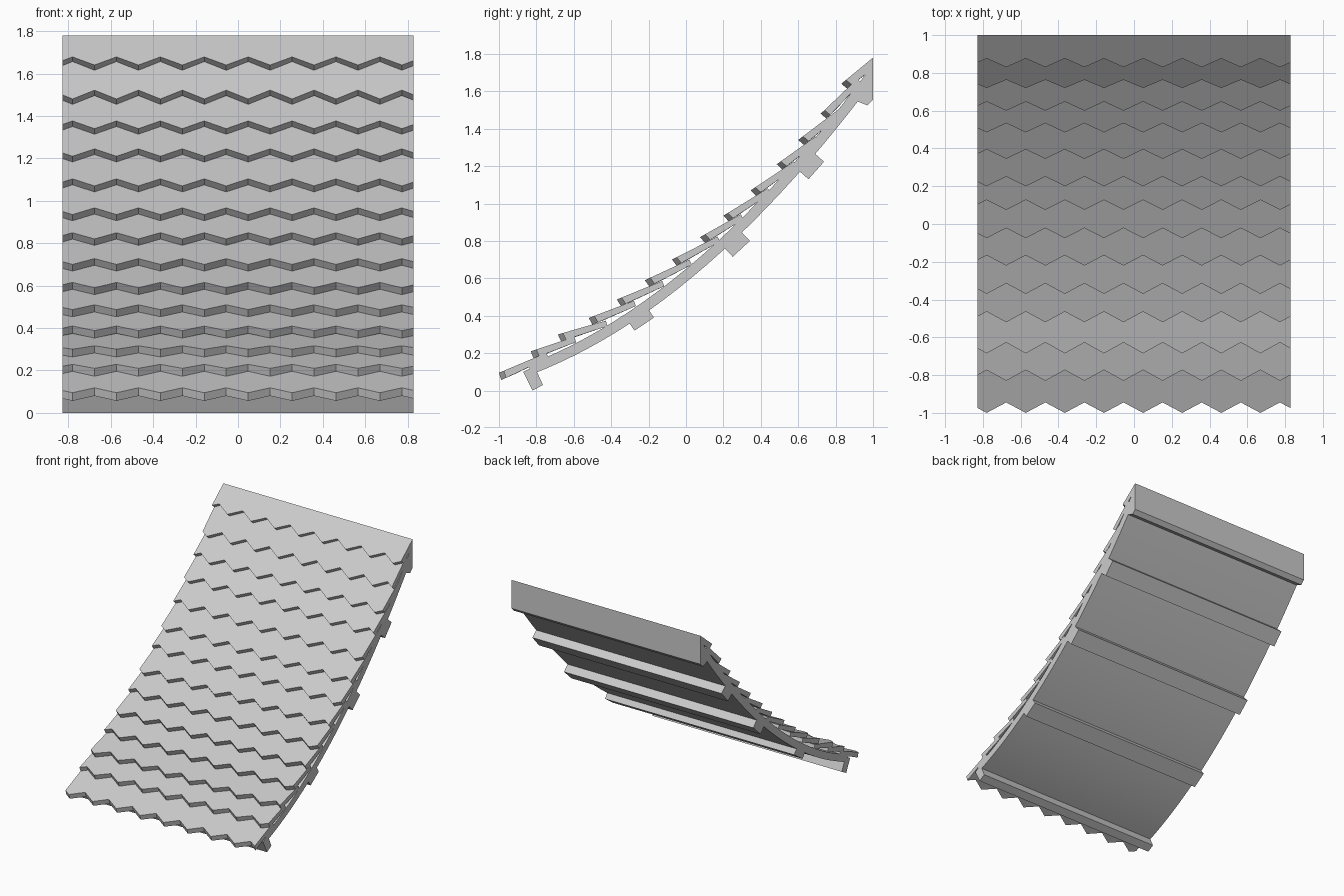
import bpy, bmesh, math
from mathutils import Vector

cube = bpy.data.objects.get("Cube")
if cube:
    bpy.data.objects.remove(cube, do_unlink=True)

HALF = 0.828       # half width of the roof panel
TOOTH = 0.1035     # half the spacing of the shingle teeth

grey = bpy.data.materials.new("light_grey")
grey.use_nodes = True
grey.diffuse_color = (0.6, 0.6, 0.6, 1)
grey.node_tree.nodes["Principled BSDF"].inputs["Base Color"].default_value = (0.6, 0.6, 0.6, 1)


def loft(name, sections):
    """Join matching closed cross-sections into one capped solid."""
    bm = bmesh.new()
    rings = [[bm.verts.new(p) for p in s] for s in sections]
    n = len(rings[0])
    for a, b in zip(rings, rings[1:]):
        for i in range(n):
            j = (i + 1) % n
            bm.faces.new((a[i], a[j], b[j], b[i]))
    bm.faces.new(rings[0])
    bm.faces.new(rings[-1])
    bmesh.ops.recalc_face_normals(bm, faces=bm.faces)
    mesh = bpy.data.meshes.new(name)
    bm.to_mesh(mesh)
    bm.free()
    mesh.materials.append(grey)
    obj = bpy.data.objects.new(name, mesh)
    bpy.context.collection.objects.link(obj)
    return obj


def extrude(name, profile):
    """Run a side profile (y, z) across the full width."""
    return loft(name, [[(x, y, z) for y, z in profile] for x in (-HALF, HALF)])


def curve_z(y):
    return 0.65 + 0.83 * y + 0.265 * y * y


def normal(direction):
    return Vector((-direction.y, direction.x)).normalized()


# Curved deck board, cut upright at the ridge
top, under = [], []
for i in range(25):
    y = -0.845 + 1.845 * i / 24
    p = Vector((y, curve_z(y)))
    n = normal(Vector((1, 0.83 + 0.53 * y)))
    top.append(p)
    q = p - n * 0.055
    if q.x < 1:
        under.append(q)
under.append(Vector((1, 1.66)))
deck = extrude("curved_deck", top + under[::-1])

# Battens across the underside
extrude("eave_batten", [(-0.87, 0.10), (-0.82, 0), (-0.765, 0.03), (-0.81, 0.13)])
for i, (y, z) in enumerate([(-0.275, 0.32), (0.25, 0.715), (0.655, 1.13)]):
    slope = Vector((1, 0.68 + 0.48 * (y + 0.275))).normalized()
    n = normal(slope)
    a = Vector((y, z))
    b = a + slope * 0.125
    extrude(f"batten_{i + 1}", [a, b, b + n * 0.085, a + n * 0.085])
extrude("ridge_batten", [(0.88, 1.56), (0.97, 1.525), (1, 1.555), (1, 1.72), (0.97, 1.70)])

# Overlapping shingle courses: upper front tip of each one, seen from the side
tips = [(-1, 0.095), (-0.83, 0.21), (-0.685, 0.30), (-0.52, 0.388), (-0.37, 0.487),
        (-0.22, 0.59), (-0.075, 0.70), (0.075, 0.82), (0.20, 0.935), (0.345, 1.07),
        (0.485, 1.21), (0.60, 1.34), (0.72, 1.48), (0.83, 1.64)]
tips = [Vector(t) for t in tips]
THICK = 0.04


def butt_bottom(i):
    y = tips[i].x
    return tips[i] - normal(Vector((1, 0.83 + 0.53 * y))) * THICK


for i, tip in enumerate(tips):
    last = i == len(tips) - 1
    end = Vector((1, 1.78)) if last else butt_bottom(i + 1)
    slope = (end - tip).normalized()
    n = normal(slope)
    back = end if last else end + slope * 0.075
    back_low = Vector((1, 1.72)) if last else back - n * 0.03
    front_low = butt_bottom(i)
    # Tooth corners, shifted half a tooth on every other course
    xs = [-HALF] + [-0.78 + TOOTH * k for k in range(16)] + [HALF]
    sections = []
    for x in xs:
        phase = ((x + 0.78) / TOOTH + i) % 2
        notch = 0.06 * (1 - abs(1 - phase))
        shift = slope * notch
        sections.append([(x, p.x, p.y) for p in
                         (tip + shift, back, back_low, front_low + shift)])
    loft(f"shingle_course_{i + 1}", sections)

# Smooth the curve of the deck while keeping its edges sharp
bpy.ops.object.select_all(action='DESELECT')
deck.select_set(True)
bpy.context.view_layer.objects.active = deck
bpy.ops.object.shade_smooth_by_angle(angle=math.radians(30))
